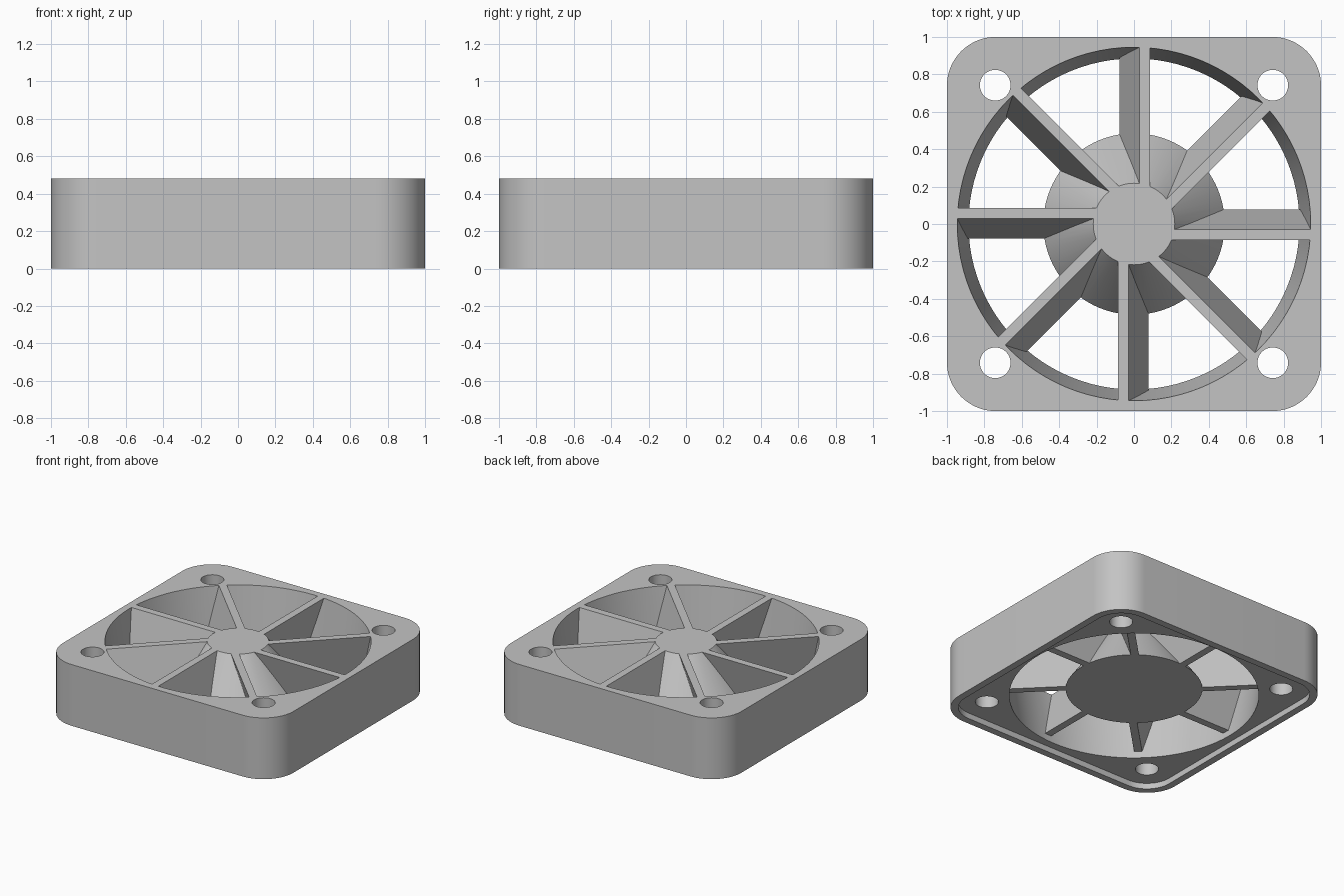
import bpy
import bmesh
from math import pi, cos, sin, radians
from mathutils import Matrix, Vector

cube = bpy.data.objects.get("Cube")
if cube:
    bpy.data.objects.remove(cube, do_unlink=True)

HEIGHT = 0.48        # overall height
RECESS = 0.045       # depth of the pocket underneath
HUB_BASE = 0.1       # underside of the hub and vanes


def make_object(name, bm):
    bmesh.ops.recalc_face_normals(bm, faces=bm.faces)
    mesh = bpy.data.meshes.new(name)
    bm.to_mesh(mesh)
    bm.free()
    obj = bpy.data.objects.new(name, mesh)
    bpy.context.collection.objects.link(obj)
    return obj


def loft(name, lower, upper):
    """Closed solid between two matching rings of points."""
    bm = bmesh.new()
    a = [bm.verts.new(p) for p in lower]
    b = [bm.verts.new(p) for p in upper]
    bm.faces.new(a)
    bm.faces.new(b)
    for i in range(len(a)):
        j = (i + 1) % len(a)
        bm.faces.new((a[i], a[j], b[j], b[i]))
    return make_object(name, bm)


def circle(r, z, x=0, y=0, n=96):
    return [Vector((x + r * cos(2 * pi * i / n), y + r * sin(2 * pi * i / n), z))
            for i in range(n)]


def rounded_square(half, radius, z, steps=16):
    points = []
    for k, (sx, sy) in enumerate(((1, 1), (-1, 1), (-1, -1), (1, -1))):
        for i in range(steps + 1):
            a = pi / 2 * (k + i / steps)
            points.append(Vector((sx * (half - radius) + radius * cos(a),
                                  sy * (half - radius) + radius * sin(a), z)))
    return points


def combine(target, tool, operation):
    tool.hide_render = True
    mod = target.modifiers.new(operation, "BOOLEAN")
    mod.operation = operation
    mod.solver = "EXACT"
    mod.object = tool
    bpy.context.view_layer.objects.active = target
    bpy.ops.object.modifier_apply(modifier=mod.name)
    bpy.data.objects.remove(tool, do_unlink=True)


# Square frame with rounded corners
housing = loft("fan_housing", rounded_square(1, 0.26, 0),
               rounded_square(1, 0.26, HEIGHT))

# Shallow pocket underneath
combine(housing, loft("pocket_cutter", rounded_square(0.945, 0.205, -0.1),
                      rounded_square(0.945, 0.205, RECESS)), "DIFFERENCE")

# Tapered air opening, extended past both faces
slope = 0.06 / (HEIGHT - RECESS)
low, high = -0.1, HEIGHT + 0.1
combine(housing, loft("opening_cutter",
                      circle(0.885 + slope * (low - RECESS), low),
                      circle(0.885 + slope * (high - RECESS), high)), "DIFFERENCE")

# Mounting holes
for sx in (-1, 1):
    for sy in (-1, 1):
        x, y = 0.742 * sx, 0.742 * sy
        combine(housing, loft("hole_cutter", circle(0.082, -0.1, x, y, 48),
                              circle(0.082, high, x, y, 48)), "DIFFERENCE")

# Conical hub
hub = loft("hub", circle(0.485, HUB_BASE), circle(0.218, HEIGHT))

# Eight slanted guide vanes joining hub and frame
for k in range(8):
    turn = Matrix.Rotation(radians(45 * k), 3, "Z")
    lower = [(0.12, 0.02), (0.91, 0.02), (0.91, 0.077), (0.12, 0.077)]
    upper = [(0.12, -0.086), (0.96, -0.086), (0.96, -0.029), (0.12, -0.029)]
    vane = loft("guide_vane",
                [turn @ Vector((x, y, HUB_BASE)) for x, y in lower],
                [turn @ Vector((x, y, HEIGHT)) for x, y in upper])
    combine(hub, vane, "UNION")
combine(housing, hub, "UNION")

# Plain grey finish
grey = bpy.data.materials.new("light_grey")
grey.use_nodes = True
colour = (0.55, 0.55, 0.55, 1)
grey.diffuse_color = colour
grey.node_tree.nodes["Principled BSDF"].inputs["Base Color"].default_value = colour
housing.data.materials.clear()
housing.data.materials.append(grey)
for face in housing.data.polygons:
    face.material_index = 0

# Smooth curved walls, crisp edges
bpy.ops.object.select_all(action="DESELECT")
housing.select_set(True)
bpy.context.view_layer.objects.active = housing
bpy.ops.object.shade_smooth_by_angle(angle=radians(25))
